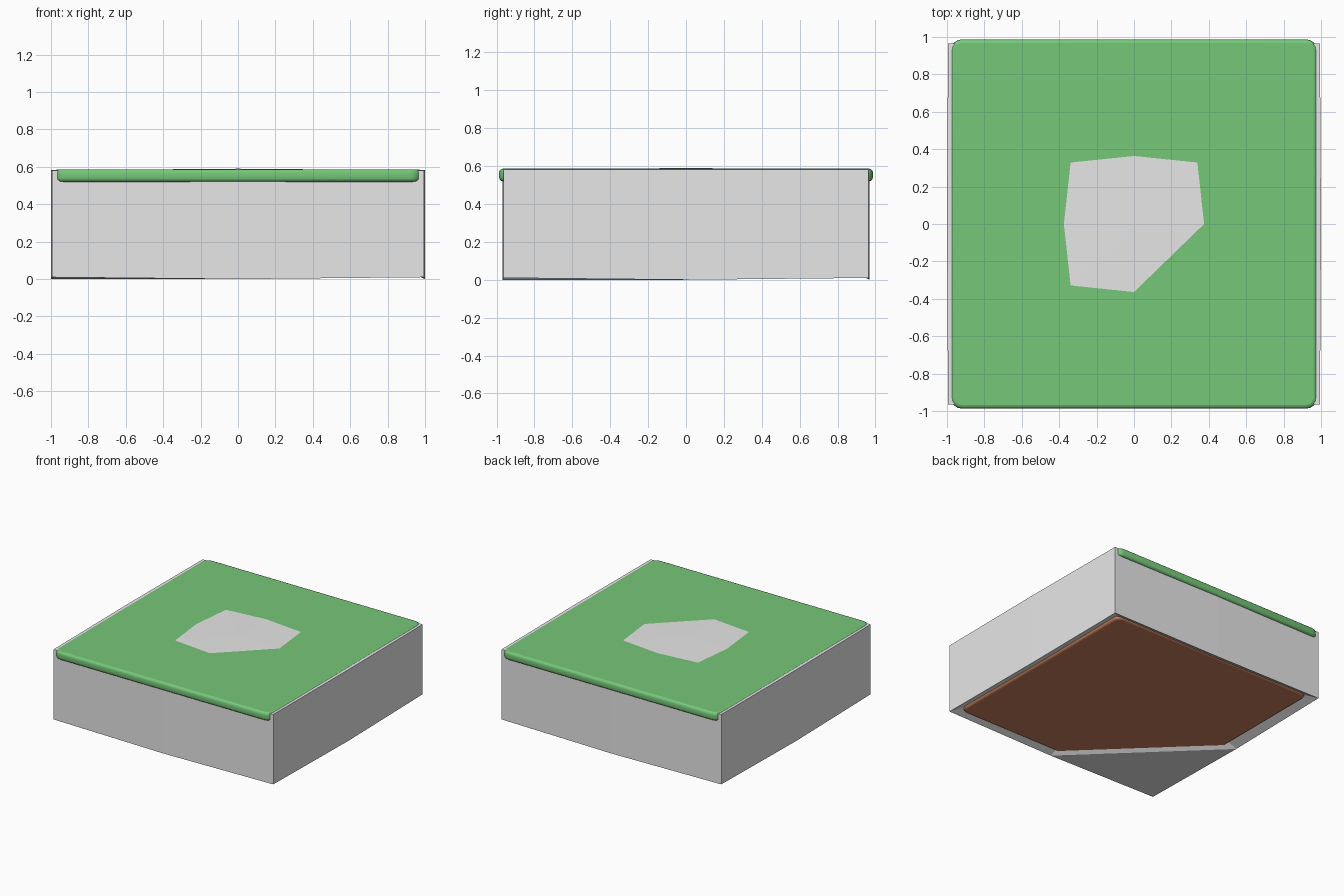
import bpy, bmesh

if "Cube" in bpy.data.objects:
    bpy.data.objects.remove(bpy.data.objects["Cube"])


def material(name, rgb):
    m = bpy.data.materials.new(name)
    m.diffuse_color = (*rgb, 1)
    m.use_nodes = True
    m.node_tree.nodes["Principled BSDF"].inputs["Base Color"].default_value = m.diffuse_color
    return m


GREY = material("stone grey", (0.80, 0.80, 0.80))
GREEN = material("grass green", (0.18, 0.57, 0.19))
BROWN = material("soil brown", (0.58, 0.22, 0.11))


def finish(name, bm, mat):
    bmesh.ops.recalc_face_normals(bm, faces=bm.faces)
    mesh = bpy.data.meshes.new(name)
    bm.to_mesh(mesh)
    bm.free()
    mesh.materials.append(mat)
    obj = bpy.data.objects.new(name, mesh)
    bpy.context.collection.objects.link(obj)
    return obj


def slab(name, hx, hy, z0, z1, bevel, mat):
    """Rounded flat slab with flat top and bottom and smooth rims."""
    bm = bmesh.new()
    bmesh.ops.create_cube(bm, size=1)
    for v in bm.verts:
        v.co = (v.co.x * 2 * hx, v.co.y * 2 * hy, z0 if v.co.z < 0 else z1)
    # round the plan corners first, then the rims
    upright = [e for e in bm.edges
               if abs(e.verts[0].co.z - e.verts[1].co.z) > 0.01]
    bmesh.ops.bevel(bm, geom=upright, offset=0.06, segments=4,
                    profile=0.5, affect='EDGES')
    rims = [e for e in bm.edges
            if abs(e.verts[0].co.z - e.verts[1].co.z) < 0.001]
    bmesh.ops.bevel(bm, geom=rims, offset=bevel, segments=3,
                    profile=0.5, affect='EDGES')
    obj = finish(name, bm, mat)
    bpy.context.view_layer.objects.active = obj
    obj.select_set(True)
    bpy.ops.object.shade_smooth_by_angle(angle=0.6)
    obj.select_set(False)
    # keep the big level faces flat
    for e in obj.data.polygons:
        if abs(e.normal.z) > 0.99:
            e.use_smooth = False


# Stone block: eight-point outline, slightly raised top, hollow underside
RING = [(-1, -1), (0, -1), (1, -1), (1, 0), (1, 1), (0, 1), (-1, 1), (-1, 0)]
bm = bmesh.new()


def ring(z_corner, z_mid):
    verts = []
    for sx, sy in RING:
        corner = sx and sy
        x, y = (0.994, 0.964) if corner else (1.0, 0.97)
        verts.append(bm.verts.new((sx * x, sy * y, z_corner if corner else z_mid)))
    return verts


def cap(verts, centre_z, cut_corner):
    """Fan of triangles to the centre; one corner is split the other way."""
    c = bm.verts.new((0, 0, centre_z))
    for i in range(0, 8, 2):
        a, k, b = verts[i - 1], verts[i], verts[(i + 1) % 8]
        if RING[i] == cut_corner:
            tris = [(a, k, b), (a, b, c)]
        else:
            tris = [(a, k, c), (k, b, c)]
        for t in tris:
            bm.faces.new(t)


low, high = ring(0.01, 0.0), ring(0.5812, 0.582)
for i in range(8):
    j = (i + 1) % 8
    bm.faces.new((low[i], low[j], high[j], high[i]))
cap(high, 0.59, (1, -1))
cap(low, 0.45, (-1, -1))
finish("stone_block", bm, GREY)

# Grass layer on top and soil layer underneath
slab("grass_layer", 0.98, 0.987, 0.52, 0.587, 0.02, GREEN)
slab("soil_layer", 0.925, 0.92, 0.02, 0.1, 0.02, BROWN)
